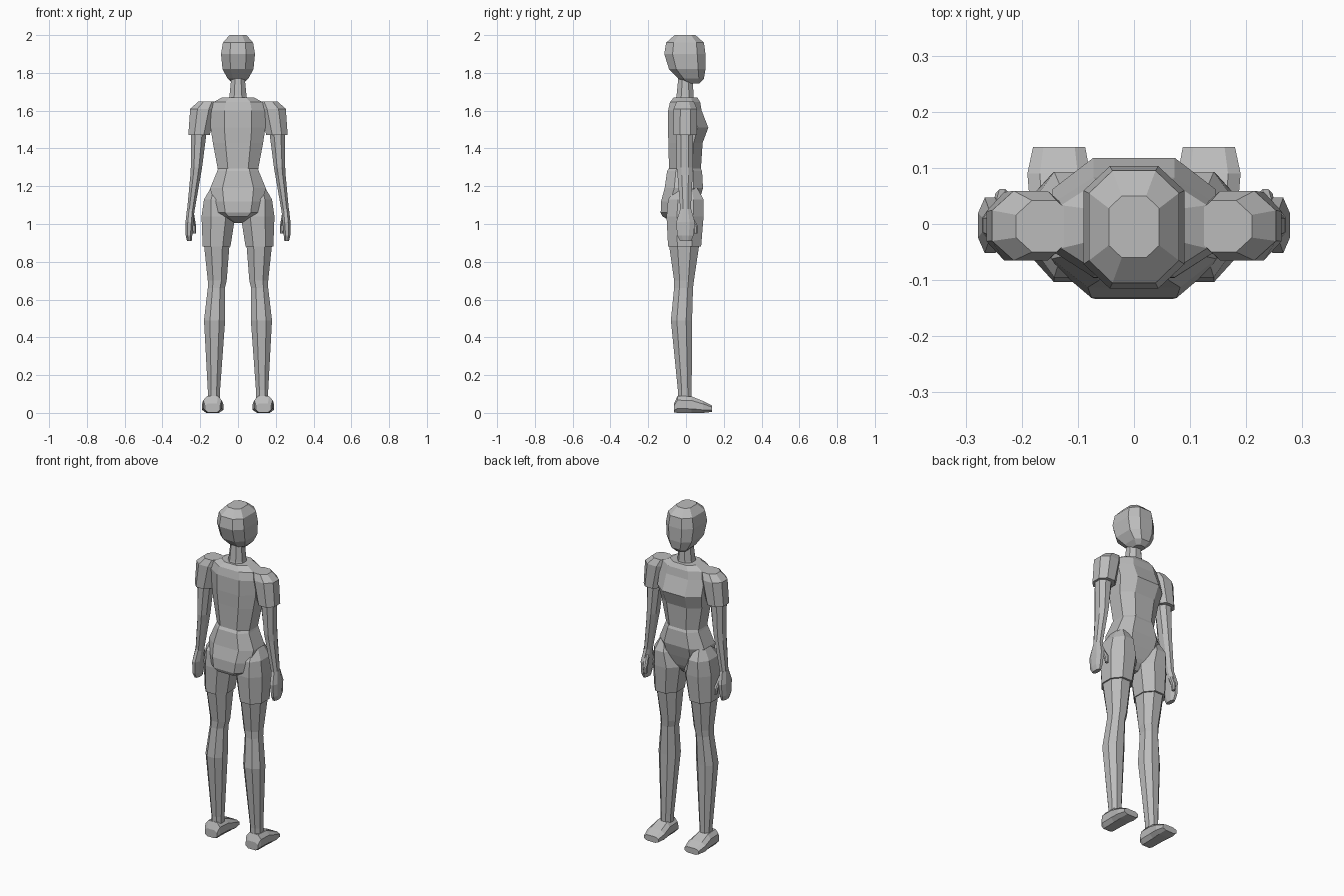
import bpy
import bmesh

CM = 0.01  # all sections below are written in hundredths of a unit

cube = bpy.data.objects.get("Cube")
if cube:
    bpy.data.objects.remove(cube, do_unlink=True)

grey = bpy.data.materials.new("plain grey")
grey.use_nodes = True
colour = (0.5, 0.5, 0.5, 1)
grey.diffuse_color = colour
grey.node_tree.nodes["Principled BSDF"].inputs["Base Color"].default_value = colour


def octagon(low_a, high_a, low_b, high_b, corner):
    """Outline of a rectangle with its four corners cut off."""
    cut_a = (high_a - low_a) * corner[0]
    cut_b = (high_b - low_b) * corner[1]
    return [
        (low_a + cut_a, low_b), (high_a - cut_a, low_b),
        (high_a, low_b + cut_b), (high_a, high_b - cut_b),
        (high_a - cut_a, high_b), (low_a + cut_a, high_b),
        (low_a, high_b - cut_b), (low_a, low_b + cut_b),
    ]


def loft(name, sections, corner=(0.28, 0.28), along="z", side=1):
    """Join eight-sided sections into a closed, flat-shaded solid.

    Each section is (position, low, high, low, high); side=-1 mirrors it in x.
    """
    bm = bmesh.new()
    rings = []
    for position, *bounds in sections:
        ring = []
        for a, b in octagon(*bounds, corner):
            point = (a, b, position) if along == "z" else (a, position, b)
            ring.append(bm.verts.new((point[0] * CM * side, point[1] * CM, point[2] * CM)))
        rings.append(ring)
    for lower, upper in zip(rings, rings[1:]):
        for i in range(len(lower)):
            j = (i + 1) % len(lower)
            bm.faces.new((lower[i], lower[j], upper[j], upper[i]))
    bm.faces.new(rings[0])
    bm.faces.new(rings[-1])
    bmesh.ops.recalc_face_normals(bm, faces=bm.faces)
    mesh = bpy.data.meshes.new(name)
    bm.to_mesh(mesh)
    bm.free()
    mesh.materials.append(grey)
    part = bpy.data.objects.new(name, mesh)
    bpy.context.collection.objects.link(part)
    return part


def centred(name, sections, corner):
    """Loft whose sections are (height, half width, back, front)."""
    return loft(name, [(z, -w, w, back, front) for z, w, back, front in sections], corner)


def pair(name, sections, **options):
    """The same loft on both sides of the body."""
    for label, side in (("left", 1), ("right", -1)):
        loft(f"{label}_{name}", sections, side=side, **options)


# Head, with the jaw set forward of the skull
centred("head", [
    (174.5, 3, 0, 7),
    (177, 5.5, -4, 9.5),
    (182, 8.2, -9, 10.3),
    (190, 9, -11.5, 10.3),
    (196, 8, -10.5, 9.5),
    (200, 4.5, -6, 5),
], (0.26, 0.2))

# Neck
centred("neck", [
    (163, 5.5, -6, 4.5),
    (168, 4.5, -5, 4),
    (178, 3.5, -4, 3.5),
], (0.28, 0.28))

# Chest, tapering down to the waist
centred("torso", [
    (128, 10.5, -9, 7.8),
    (143, 13.3, -9.3, 8.8),
    (151, 14.5, -9.6, 11.8),
    (160, 14.5, -9.5, 8.3),
    (164.5, 13, -8.5, 7.5),
    (167, 8.5, -6.5, 6),
], (0.25, 0.26))

# Hips and seat, narrowing to the crotch
centred("pelvis", [
    (100.5, 2, -6, 1),
    (104, 9, -12.5, 4),
    (106, 12, -13.4, 5),
    (112, 13.5, -13.2, 7),
    (119, 14.7, -11.3, 9),
    (128, 11, -10, 8.5),
    (129.5, 10.5, -9, 7.8),
], (0.22, 0.25))

# Short trouser legs
pair("shorts_leg", [
    (88, 4, 18.7, -9.5, 8),
    (104, 1.5, 19.3, -10.3, 9.3),
    (113, 4.5, 18, -9.5, 9.3),
    (119, 8.5, 14.5, -5, 6),
])

# Legs from thigh to ankle
pair("leg", [
    (8, 9.5, 16, -4.3, 3),
    (12, 9.5, 16, -4.3, 3),
    (49, 6.8, 18, -8, 3.2),
    (66, 7, 16, -6.3, 3.7),
    (70, 6, 16, -6.3, 4.2),
    (89, 4.5, 18, -9, 7),
])

# Feet, built from heel to toe
pair("foot", [
    (-6.3, 9.5, 17.5, 0.3, 5),
    (-4.5, 8.7, 18.3, 0, 9),
    (3, 8.5, 18.5, 0, 8.7),
    (9, 7.8, 19, 0, 6.3),
    (13.7, 8.7, 18, 0.5, 4),
], corner=(0.2, 0.25), along="y")

# Sleeves, capped at the shoulder
pair("sleeve", [
    (147, 15, 26.3, -6.5, 5.7),
    (161, 11.5, 25.3, -6.5, 5.9),
    (164.8, 11, 21, -5, 4.2),
])

# Arms from sleeve to wrist
pair("arm", [
    (107, 23, 27, -3, 2.5),
    (126, 19.7, 25.2, -4.5, 3.5),
    (130, 19, 25, -5, 3.7),
    (148, 16.7, 25, -5.2, 3.7),
])

# Flat mitten hands
pair("hand", [
    (91, 24.5, 27, -3.2, 2.8),
    (94, 24.2, 27.7, -4.7, 4),
    (101, 23.5, 27.8, -5.2, 4.7),
    (108, 23, 27, -3, 2.7),
])

# Thumbs, on the inner edge of each hand
pair("thumb", [
    (95, 22.3, 24, 4.2, 6),
    (99, 22.2, 24.7, 3.4, 6.2),
    (105, 23.2, 25.5, 0, 3),
])
